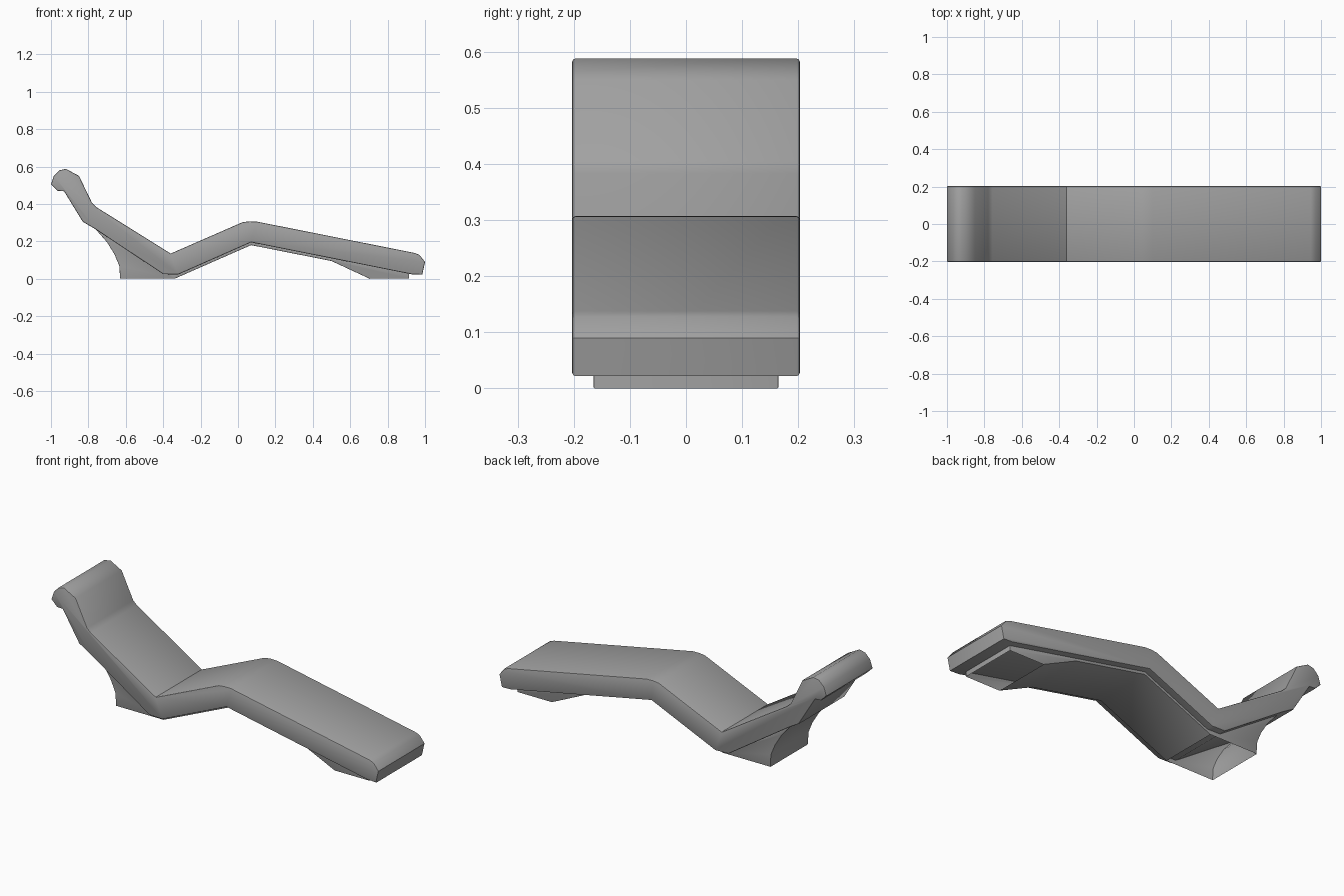
import bpy
import bmesh
from math import radians

cube = bpy.data.objects.get("Cube")
if cube:
    bpy.data.objects.remove(cube, do_unlink=True)

grey = bpy.data.materials.new("plain_grey")
grey.use_nodes = True
colour = (0.36, 0.36, 0.36, 1)
grey.diffuse_color = colour
grey.node_tree.nodes["Principled BSDF"].inputs["Base Color"].default_value = colour


def extrude_profile(name, profile, half_width, rim, open_floor=False):
    """Extrude a side profile (x, z) across y, soften the rims of both sides."""
    bm = bmesh.new()
    side = bm.faces.new([bm.verts.new((x, -half_width, z)) for x, z in profile])
    swept = bmesh.ops.extrude_face_region(bm, geom=[side], use_keep_orig=True)
    moved = [v for v in swept["geom"] if isinstance(v, bmesh.types.BMVert)]
    bmesh.ops.translate(bm, verts=moved, vec=(0, 2 * half_width, 0))
    bmesh.ops.recalc_face_normals(bm, faces=bm.faces)
    rims = [e for e in bm.edges if abs(e.verts[0].co.y - e.verts[1].co.y) < 1e-5]
    bmesh.ops.bevel(bm, geom=rims, offset=rim, segments=2, profile=0.5,
                    affect='EDGES', clamp_overlap=True)
    if open_floor:
        floor = [f for f in bm.faces if all(v.co.z < 0.001 for v in f.verts)]
        bmesh.ops.delete(bm, geom=floor, context='FACES')
    mesh = bpy.data.meshes.new(name)
    bm.to_mesh(mesh)
    bm.free()
    mesh.materials.append(grey)
    obj = bpy.data.objects.new(name, mesh)
    bpy.context.collection.objects.link(obj)
    bpy.ops.object.select_all(action='DESELECT')
    obj.select_set(True)
    bpy.context.view_layer.objects.active = obj
    bpy.ops.object.shade_smooth_by_angle(angle=radians(40))
    return obj


# Cushion: headrest roll, back, seat, knee bend, leg rest, then the underside
cushion_profile = [
    (-1.0, 0.505), (-0.985, 0.55), (-0.955, 0.58), (-0.92, 0.588), (-0.85, 0.55),
    (-0.78, 0.405), (-0.757, 0.383), (-0.36, 0.135),
    (0.025, 0.303), (0.06, 0.307), (0.10, 0.306), (0.945, 0.138), (0.97, 0.128),
    (1.0, 0.09), (0.985, 0.022), (0.93, 0.024),
    (0.07, 0.195), (-0.32, 0.023), (-0.40, 0.025),
    (-0.77, 0.27), (-0.83, 0.305), (-0.93, 0.468), (-0.965, 0.47),
]
extrude_profile("cushion", cushion_profile, 0.203, 0.006)

# Base: narrower shell under the cushion, open where it meets the ground
base_profile = [
    (-0.63, 0), (-0.34, 0), (0.07, 0.18), (0.50, 0.095), (0.705, 0), (0.915, 0),
    (0.915, 0.04), (0.07, 0.21), (-0.33, 0.04), (-0.39, 0.04), (-0.775, 0.285),
    (-0.755, 0.258), (-0.70, 0.195), (-0.66, 0.13), (-0.635, 0.07),
]
extrude_profile("base", base_profile, 0.165, 0.003, open_floor=True)
